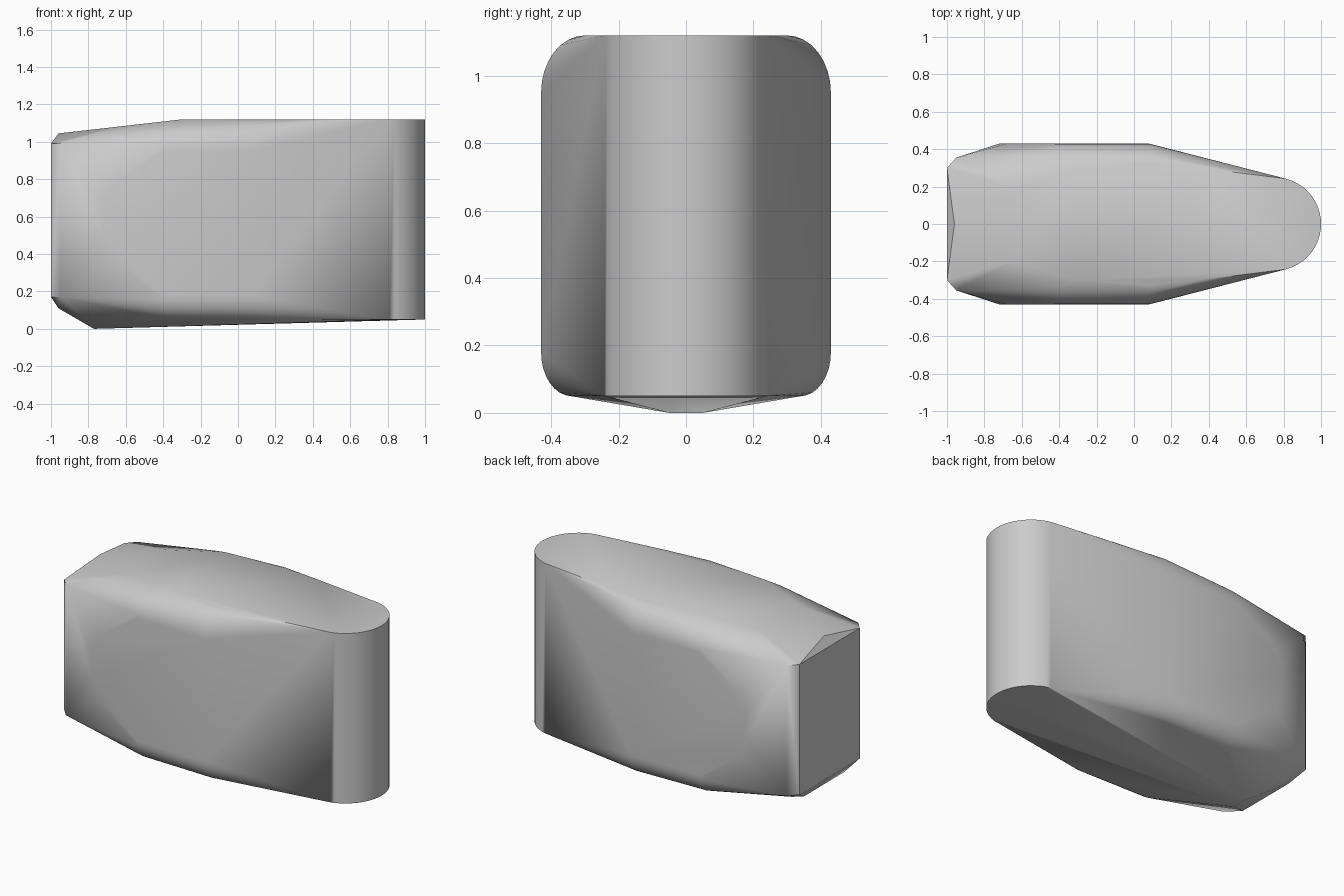
import bpy, bmesh
from math import sin, cos, pi, radians

cube = bpy.data.objects.get("Cube")
if cube:
    bpy.data.objects.remove(cube, do_unlink=True)

grey = bpy.data.materials.new("plain grey")
grey.use_nodes = True
colour = (0.6, 0.6, 0.6, 1)
grey.diffuse_color = colour
grey.node_tree.nodes["Principled BSDF"].inputs["Base Color"].default_value = colour

SIDE, TOP, LOW = 0.43, 1.12, 0.05
points = []


def pair(x, y, z):
    """Add a point and its mirror image across the long axis."""
    points.extend([(x, y, z), (x, -y, z)])


def rounded_corner(x, inner, z_side, z_flat, steps=8):
    """Quarter ellipse from the vertical side to the flat top or bottom."""
    for i in range(steps + 1):
        a = i / steps * pi / 2
        pair(x, inner + (SIDE - inner) * cos(a), z_side + (z_flat - z_side) * sin(a))


# Rounded nose, a half cylinder
for i in range(25):
    a = radians(-76 + 152 * i / 24)
    for z in (LOW, TOP):
        points.append((0.75 + 0.25 * cos(a), 0.25 * sin(a), z))

# Rounded shoulders along the widest part
rounded_corner(0.08, 0.30, 0.95, TOP)
rounded_corner(-0.40, 0.28, 0.95, 1.10)
rounded_corner(0.08, 0.34, 0.18, LOW)
rounded_corner(-0.40, 0.32, 0.18, LOW)

# Curved rear edge of the flat side panels
for x, z in ((-0.68, 0.77), (-0.72, 0.65), (-0.72, 0.50), (-0.68, 0.38)):
    pair(x, SIDE, z)

# Flat top and the slope falling to the tail
pair(0.35, 0.30, TOP)
pair(-0.30, 0.30, TOP)
pair(-0.65, 0.20, 1.08)
points.append((-0.96, 0, 1.045))

# Chamfered tail and shallow keel
for z in (0.17, 0.99):
    pair(-1.0, 0.30, z)
    pair(-0.95, 0.355, z)
pair(-0.96, 0.20, 0.11)
pair(-0.77, 0.05, 0)

bm = bmesh.new()
for p in points:
    bm.verts.new(p)
hull = bmesh.ops.convex_hull(bm, input=bm.verts)
loose = [v for v in bm.verts if not v.link_faces]
bmesh.ops.delete(bm, geom=loose, context='VERTS')
bmesh.ops.dissolve_limit(bm, angle_limit=radians(0.5), verts=bm.verts, edges=bm.edges)
bmesh.ops.recalc_face_normals(bm, faces=bm.faces)

mesh = bpy.data.meshes.new("tapered_body")
bm.to_mesh(mesh)
bm.free()
mesh.materials.append(grey)
body = bpy.data.objects.new("tapered_body", mesh)
bpy.context.collection.objects.link(body)
bpy.context.view_layer.objects.active = body
body.select_set(True)
bpy.ops.object.shade_smooth_by_angle(angle=radians(30))
